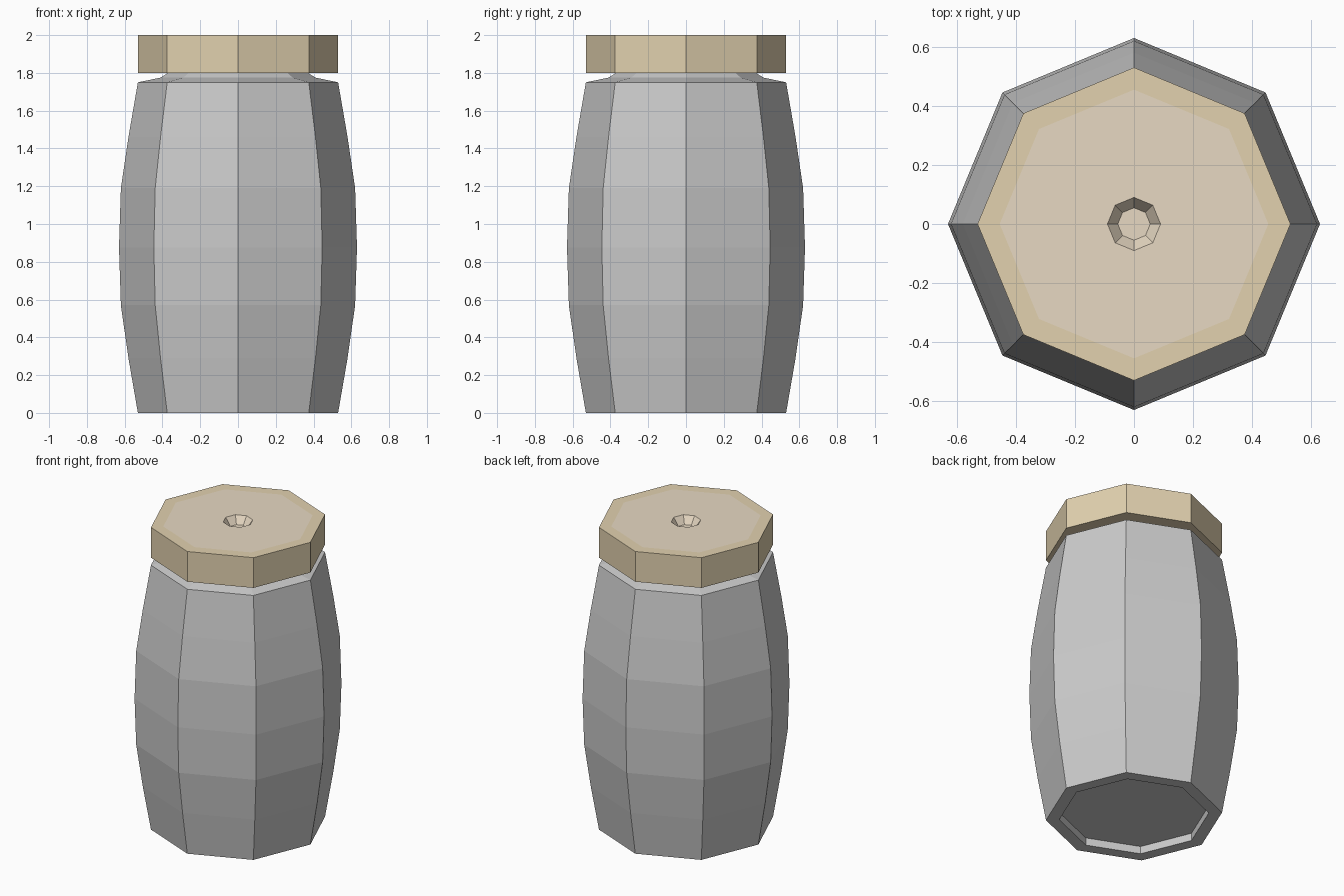
import bpy, bmesh
from math import cos, sin, pi

if "Cube" in bpy.data.objects:
    bpy.data.objects.remove(bpy.data.objects["Cube"])

SIDES = 8


def material(name, rgb):
    m = bpy.data.materials.new(name)
    m.diffuse_color = (*rgb, 1)
    m.use_nodes = True
    m.node_tree.nodes["Principled BSDF"].inputs["Base Color"].default_value = m.diffuse_color
    return m


def lathe(name, profile, mats=(), band_mats=None, cap_mat=0):
    """Revolve (radius, z) points in 8 flat facets; cap both ends."""
    bm = bmesh.new()
    rings = [[bm.verts.new((r * cos(2 * pi * i / SIDES), r * sin(2 * pi * i / SIDES), z))
              for i in range(SIDES)] for r, z in profile]
    for k in range(len(rings) - 1):
        a, b = rings[k], rings[k + 1]
        for i in range(SIDES):
            j = (i + 1) % SIDES
            f = bm.faces.new((a[i], a[j], b[j], b[i]))
            f.material_index = band_mats[k] if band_mats else 0
    bm.faces.new(rings[0][::-1])
    bm.faces.new(rings[-1]).material_index = cap_mat
    bmesh.ops.recalc_face_normals(bm, faces=bm.faces)
    me = bpy.data.meshes.new(name)
    bm.to_mesh(me)
    bm.free()
    for m in mats:
        me.materials.append(m)
    ob = bpy.data.objects.new(name, me)
    bpy.context.collection.objects.link(ob)
    return ob


# Bulging jar with recessed foot and narrow neck
lathe("jar_body", [(0.45, 0.05), (0.45, 0), (0.53, 0), (0.58, 0.29), (0.62, 0.57),
                   (0.63, 0.875), (0.62, 1.19), (0.58, 1.46), (0.53, 1.75),
                   (0.41, 1.775), (0.37, 1.80)])

# Wooden lid: rim, paler top panel and small centre dimple
rim = material("lid_rim", (0.76, 0.64, 0.43))
panel = material("lid_panel", (0.80, 0.69, 0.54))
lathe("lid", [(0.53, 1.80), (0.53, 2), (0.455, 2), (0.09, 2), (0.055, 1.95)],
      (rim, panel), [0, 0, 1, 1], 1)
